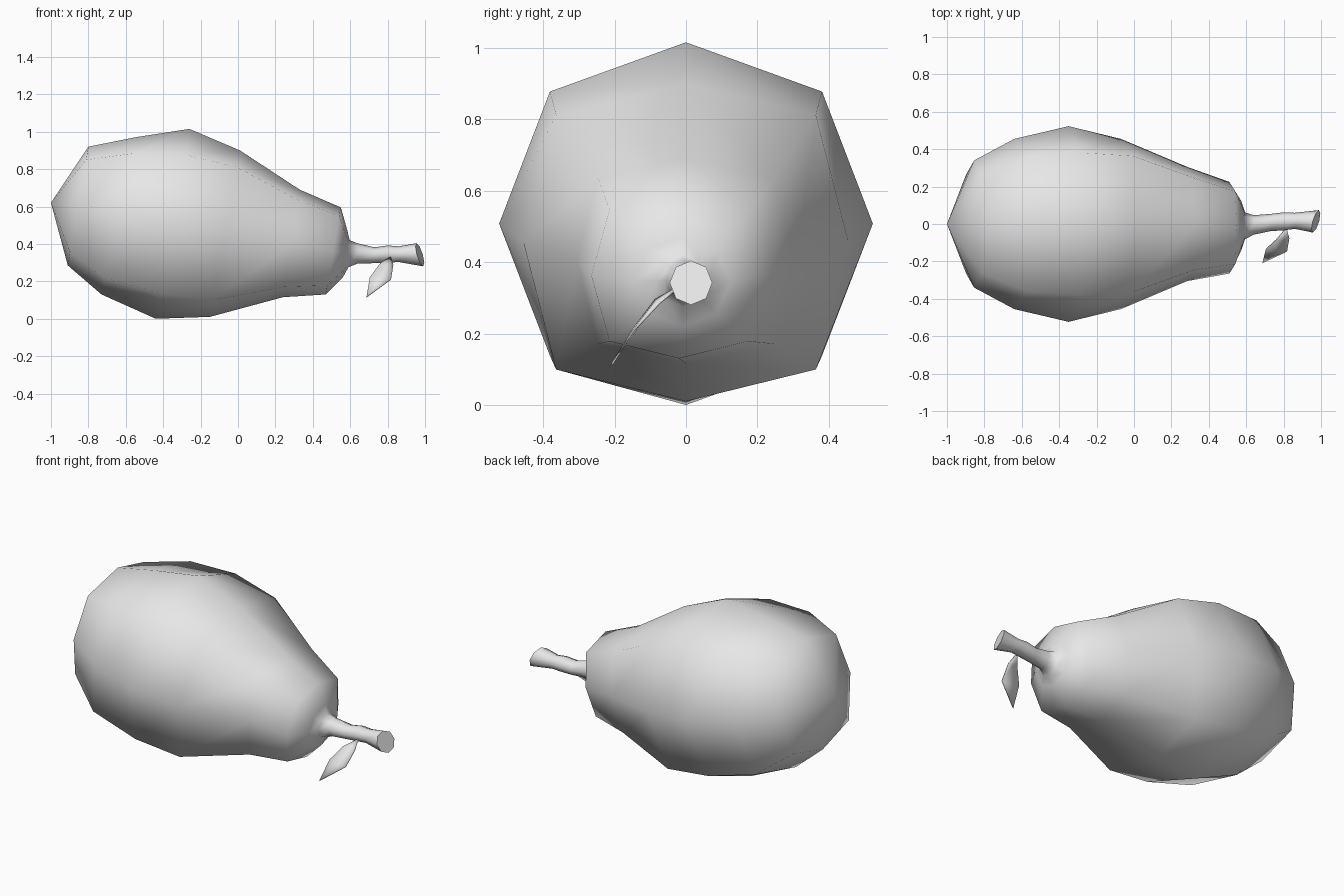
import bpy, bmesh, math
from mathutils import Vector

SIDES = 8

cube = bpy.data.objects.get("Cube")
if cube:
    bpy.data.objects.remove(cube, do_unlink=True)

# Single plain grey
grey = bpy.data.materials.new("plain_grey")
grey.use_nodes = True
colour = (0.8, 0.8, 0.8, 1)
grey.diffuse_color = colour
grey.node_tree.nodes["Principled BSDF"].inputs["Base Color"].default_value = colour


def finish(bm, name, angle):
    bmesh.ops.recalc_face_normals(bm, faces=bm.faces[:])
    mesh = bpy.data.meshes.new(name)
    bm.to_mesh(mesh)
    bm.free()
    mesh.materials.append(grey)
    obj = bpy.data.objects.new(name, mesh)
    bpy.context.collection.objects.link(obj)
    bpy.ops.object.select_all(action='DESELECT')
    obj.select_set(True)
    bpy.context.view_layer.objects.active = obj
    bpy.ops.object.shade_smooth_by_angle(angle=math.radians(angle))
    return obj


def ring(bm, top, bottom, half_width, y=0, skew=0, bulge=1):
    """Octagon between a top and a bottom point (x, z), fuller on the diagonals."""
    t, b = Vector((top[0], y, top[1])), Vector((bottom[0], y, bottom[1]))
    centre, up = (t + b) / 2, (t - b) / 2
    side = Vector((skew, half_width, 0))
    verts = []
    for i in range(SIDES):
        a = math.tau * i / SIDES
        k = bulge if i % 2 else 1
        verts.append(bm.verts.new(centre + k * (up * math.cos(a) + side * math.sin(a))))
    return verts


def bridge(bm, rings):
    for a, b in zip(rings, rings[1:]):
        for i in range(SIDES):
            j = (i + 1) % SIDES
            bm.faces.new((a[i], a[j], b[j], b[i]))


# Fruit body and stem, one continuous loft along a sloping axis
bm = bmesh.new()
tip = bm.verts.new((-1, 0, 0.62))
rings = [
    ring(bm, (-0.80, 0.92), (-0.91, 0.285), 0.34, bulge=1.1),
    ring(bm, (-0.55, 0.97), (-0.73, 0.13), 0.455, bulge=1.12),
    ring(bm, (-0.26, 1.015), (-0.44, 0.0), 0.523, bulge=1.03),
    ring(bm, (0.01, 0.90), (-0.15, 0.01), 0.455, bulge=1.13),
    ring(bm, (0.33, 0.69), (0.24, 0.115), 0.305, bulge=1.14),
    ring(bm, (0.55, 0.595), (0.47, 0.13), 0.245, -0.02, bulge=1.12),
    ring(bm, (0.585, 0.47), (0.56, 0.22), 0.135, -0.01),
    # stem
    ring(bm, (0.597, 0.42), (0.59, 0.275), 0.072, -0.01),
    ring(bm, (0.64, 0.403), (0.64, 0.295), 0.052, -0.005),
    ring(bm, (0.73, 0.382), (0.73, 0.297), 0.046, 0.008),
    ring(bm, (0.80, 0.392), (0.80, 0.300), 0.048, 0.014),
    ring(bm, (0.86, 0.387), (0.86, 0.303), 0.043, 0.017),
    ring(bm, (0.955, 0.404), (0.99, 0.280), 0.060, 0.014, skew=0.016),
]
for i in range(SIDES):
    bm.faces.new((tip, rings[0][i], rings[0][(i + 1) % SIDES]))
bridge(bm, rings)
bm.faces.new(rings[-1])
finish(bm, "fruit_and_stem", 70)

# Leaf: two strips folded along a midrib
left = [(0.76, -0.085, 0.295), (0.705, -0.135, 0.22)]
right = [(0.83, -0.075, 0.285), (0.818, -0.145, 0.21)]
middle = [(0.798, -0.085, 0.288), (0.765, -0.147, 0.212)]
bm = bmesh.new()
base = bm.verts.new((0.815, -0.02, 0.33))
end = bm.verts.new((0.687, -0.207, 0.115))
l, m, r = [[bm.verts.new(p) for p in row] for row in (left, middle, right)]
for a, b in ((l, m), (m, r)):
    bm.faces.new((base, a[0], b[0]))
    bm.faces.new((a[0], a[1], b[1], b[0]))
    bm.faces.new((a[1], end, b[1]))
leaf = finish(bm, "leaf", 60)
thick = leaf.modifiers.new("thickness", 'SOLIDIFY')
thick.thickness = 0.006
thick.offset = 0
